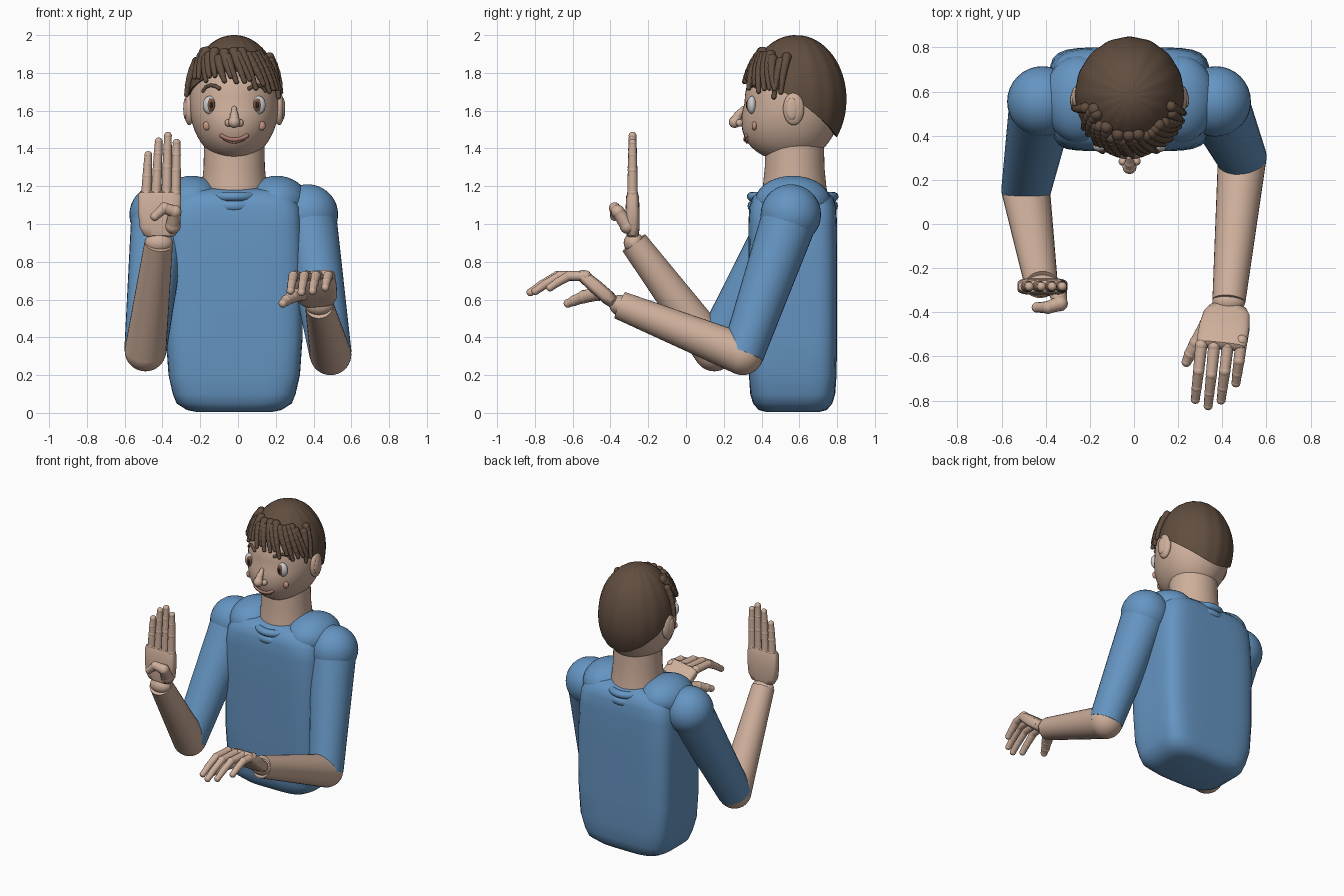
import bpy, bmesh, random
from math import sin, cos, pi, acos, radians, sqrt
from mathutils import Vector, Matrix

if "Cube" in bpy.data.objects:
    bpy.data.objects.remove(bpy.data.objects["Cube"])

random.seed(4)
CX, CY = -0.02, 0.565            # body axis


def material(name, rgb):
    m = bpy.data.materials.new(name)
    m.diffuse_color = (*rgb, 1)
    m.use_nodes = True
    m.node_tree.nodes["Principled BSDF"].inputs["Base Color"].default_value = m.diffuse_color
    return m


SKIN = material("skin", (0.62, 0.43, 0.33))
BLUE = material("shirt_blue", (0.13, 0.30, 0.54))
HAIR = material("hair_brown", (0.12, 0.075, 0.05))
WHITE = material("eye_white", (0.85, 0.85, 0.85))
IRIS = material("iris_brown", (0.20, 0.09, 0.05))
DARK = material("pupil_dark", (0.02, 0.015, 0.015))
BLUSH = material("blush", (0.55, 0.30, 0.22))
LIP = material("lip", (0.42, 0.20, 0.16))


def finish(bm, name, mat):
    bmesh.ops.recalc_face_normals(bm, faces=bm.faces)
    me = bpy.data.meshes.new(name)
    bm.to_mesh(me)
    bm.free()
    me.materials.append(mat)
    ob = bpy.data.objects.new(name, me)
    bpy.context.collection.objects.link(ob)
    return ob


def skin_rings(bm, rings, caps=True):
    n = len(rings[0])
    for a, b in zip(rings, rings[1:]):
        for i in range(n):
            bm.faces.new((a[i], a[(i + 1) % n], b[(i + 1) % n], b[i]))
    if caps:
        bm.faces.new(rings[0])
        bm.faces.new(rings[-1])


def loft(name, sections, mat, frame=Matrix(), n=48):
    """Superellipse sections (z, rx, ry, exponent) stacked along the frame's z."""
    bm = bmesh.new()
    rings = []
    for z, rx, ry, e in sections:
        ring = []
        for i in range(n):
            c, s = cos(2 * pi * i / n), sin(2 * pi * i / n)
            k = (abs(c) ** e + abs(s) ** e) ** (-1 / e)
            ring.append(bm.verts.new(frame @ Vector((rx * c * k, ry * s * k, z))))
        rings.append(ring)
    skin_rings(bm, rings)
    return finish(bm, name, mat)


def add_ball(bm, p, r, seg=16):
    r = r if isinstance(r, tuple) else (r, r, r)
    bmesh.ops.create_uvsphere(bm, u_segments=seg, v_segments=seg // 2 + 2, radius=1,
                              matrix=Matrix.Translation(p) @ Matrix.Diagonal((*r, 1)))


def add_rod(bm, p, q, r1, r2, seg=16):
    p, q = Vector(p), Vector(q)
    rot = (q - p).to_track_quat('Z', 'Y').to_matrix().to_4x4()
    bmesh.ops.create_cone(bm, cap_ends=True, segments=seg, radius1=r1, radius2=r2,
                          depth=(q - p).length, matrix=Matrix.Translation((p + q) / 2) @ rot)


def add_chain(bm, pts, r1, r2, seg=12):
    """Jointed tapering limb: balls at joints, slightly slimmer rods between."""
    n = len(pts) - 1
    rad = [r1 + (r2 - r1) * i / n for i in range(n + 1)]
    for p, r in zip(pts, rad):
        add_ball(bm, p, r, seg)
    for i in range(n):
        add_rod(bm, pts[i], pts[i + 1], rad[i] * 0.94, rad[i + 1] * 0.94, seg)


def ball(name, p, r, mat, seg=32):
    bm = bmesh.new()
    add_ball(bm, p, r, seg)
    return finish(bm, name, mat)


def chain(name, pts, r1, r2, mat):
    bm = bmesh.new()
    add_chain(bm, pts, r1, r2)
    return finish(bm, name, mat)


# Torso, yoke and collar
loft("torso", [(0.005, .20, .14, 4), (.015, .25, .18, 4), (.05, .305, .21, 5), (.1, .325, .225, 5),
               (.2, .348, .232, 6), (.4, .362, .235, 6), (.8, .364, .235, 6), (1.0, .362, .235, 5),
               (1.09, .35, .23, 5), (1.14, .33, .215, 4), (1.175, .29, .18, 4), (1.19, .2, .12, 3)],
     BLUE, Matrix.Translation((CX, CY, 0)), 64)
for side, tag in ((1, "left"), (-1, "right")):
    ball(tag + "_yoke", (CX + side * .225, CY, 1.12), (.165, .2, .135), BLUE)
for i, (z, rx, ry, r) in enumerate(((1.145, .155, .215, .025), (1.095, .17, .212, .03))):
    bpy.ops.mesh.primitive_torus_add(major_radius=1, minor_radius=.13, major_segments=48,
                                     minor_segments=12, location=(CX, CY, z))
    ring = bpy.context.object
    ring.name = "collar_ring_%d" % (i + 1)
    ring.scale = (rx, ry, r / .13)
    ring.data.materials.append(BLUE)

# Neck and head
loft("neck", [(1.08, .185, .185, 2), (1.2, .172, .168, 2), (1.3, .162, .158, 2), (1.45, .16, .155, 2)],
     SKIN, Matrix.Translation((CX, CY + .01, 0)))
HZ, HR = 1.64, (.237, .255, .312)


def jaw(t, ny):                  # fuller lower face
    return 0.1 * max(0, -t) * max(0, -ny)


def face(x, z, out=0.0):         # point on the face, x from the face centre
    t = (z - HZ) / HR[2]
    ny = -sqrt(max(0, 1 - (x / HR[0]) ** 2 - t * t))
    return Vector((CX + x, CY + HR[1] * ny - jaw(t, ny) - out, z))


head = ball("head", (CX, CY, HZ), HR, SKIN, 48)
for v in head.data.vertices:
    v.co.y -= jaw((v.co.z - HZ) / HR[2], (v.co.y - CY) / HR[1])

# Facial features, mirrored
for s, tag in ((1, "left"), (-1, "right")):
    e = face(s * .13, 1.63)
    ball(tag + "_eye", e, (.036, .024, .048), WHITE, 24)
    ball(tag + "_iris", e + Vector((-s * .007, -.014, 0)), (.022, .015, .036), IRIS, 20)
    ball(tag + "_pupil", e + Vector((-s * .008, -.024, 0)), (.011, .008, .02), DARK, 16)
    ball(tag + "_cheek", face(s * .145, 1.52), (.021, .014, .024), BLUSH, 16)
    ball(tag + "_nostril", face(s * .03, 1.535, .012), .02, SKIN, 16)
    ball(tag + "_ear", (CX + s * .238, .57, 1.61), (.028, .056, .087), SKIN, 24)
    ball(tag + "_ear_inner", (CX + s * .258, .56, 1.61), (.012, .032, .058), SKIN, 16)
    chain(tag + "_eyebrow", [face(s * x, z, .004) for x, z in
                             ((.165, 1.705), (.15, 1.725), (.125, 1.735), (.1, 1.73), (.08, 1.718))],
          .009, .011, HAIR)
chain("nose", [face(0, 1.61, 0), face(0, 1.575, .02), face(0, 1.54, .035)], .014, .032, SKIN)
chain("mouth", [face(x, 1.447 + 4.5 * x * x, .002) for x in [i * .0135 for i in range(-5, 6)]],
      .011, .011, LIP)
chain("lower_lip", [face(x, 1.435 + 6 * x * x, .0) for x in [i * .013 for i in range(-4, 5)]],
      .009, .009, LIP)

# Hair cap with a hairline that drops toward the nape
HC, HRAD = Vector((CX, .583, 1.66)), (.247, .265, .34)


def hair_pt(az, th, k=1.0):
    return HC + Vector((HRAD[0] * cos(az) * sin(th), HRAD[1] * sin(az) * sin(th),
                        HRAD[2] * cos(th))) * k


bm = bmesh.new()
rings = []
for j in range(1, 25):
    ring = []
    for i in range(96):
        az = 2 * pi * i / 96
        s = sin(az)
        zb = 1.66 - .2 * s if s > 0 else 1.66 + .15 * (-s)
        th = acos((zb - HC.z) / HRAD[2]) * min(j, 22) / 22
        k = 1 + .006 * cos(16 * az) * sin(th) - .05 * max(0, j - 22)   # tucked rim
        ring.append(bm.verts.new(hair_pt(az, th, k)))
    rings.append(ring)
skin_rings(bm, rings, False)
bm.faces.new(rings[0])
finish(bm, "hair_cap", HAIR)

# Fringe locks swept to one side
bm = bmesh.new()
for i in range(16):
    u = i / 15
    az0 = radians(-158 + 122 * u + random.uniform(-3, 3))
    th0 = radians(48 + random.uniform(-6, 6))
    th1 = radians(72 + 13 * max(0, u - .45) / .55 + random.uniform(-4, 4))
    pts = [hair_pt(az0 + radians(13) * t, th0 + (th1 - th0) * t, 1.0 + .07 * t)
           for t in (0, .2, .4, .6, .8, 1)]
    add_chain(bm, pts, .03, .013)
for az, a, b in ((-14, 50, 84), (-22, 55, 88), (-165, 55, 86)):    # side locks
    add_chain(bm, [hair_pt(radians(az - 3 * t), radians(a + (b - a) * t), 1.02 + .03 * t)
                   for t in (0, .25, .5, .75, 1)], .026, .013)
finish(bm, "fringe_locks", HAIR)

# Arms
for tag, sh, el, wr in (("left", (.37, .555, 1.05), (.49, .30, .31), (.43, -.35, .57)),
                        ("right", (-.415, .555, 1.05), (-.49, .15, .33), (-.42, -.275, .90))):
    ball(tag + "_shoulder", sh, .16, BLUE)
    bm = bmesh.new()
    add_rod(bm, sh, el, .15, .112, 32)
    finish(bm, tag + "_sleeve", BLUE)
    bm = bmesh.new()
    add_ball(bm, el, .11, 32)
    add_rod(bm, el, wr, .11, .075, 32)
    finish(bm, tag + "_forearm", SKIN)
    ball(tag + "_wrist", wr, (.075, .055, .055), SKIN, 24)

# Palms
PALM = [(.02, .06, .02, 3), (.03, .085, .032, 3), (.07, .105, .038, 4), (.15, .114, .038, 4),
        (.235, .114, .034, 4), (.258, .108, .026, 4), (.265, .09, .012, 4)]
loft("right_palm", PALM, SKIN, Matrix.Translation((-.415, -.283, .91)), 32)
zax = Vector((-.035, -.19, .165)).normalized()
xax = Vector((1, 0, 0))
xax = (xax - zax * xax.dot(zax)).normalized()
frame = Matrix((xax, zax.cross(xax), zax)).transposed().to_4x4()
loft("left_palm", PALM, SKIN, Matrix.Translation((.43, -.36, .565)) @ frame, 32)

# Raised hand: straight fingers and a thumb folded over the palm
for name, x0, x1, top in (("little", -.485, -.475, 1.365), ("ring", -.433, -.42, 1.437),
                          ("middle", -.378, -.371, 1.467), ("index", -.33, -.325, 1.43)):
    a, b = Vector((x0, -.283, 1.165)), Vector((x1, -.283, top))
    chain("right_%s_finger" % name, [a.lerp(b, t) for t in (0, .45, .76, 1)], .029, .021, SKIN)
chain("right_thumb", [(-.345, -.31, .99), (-.335, -.36, 1.065), (-.39, -.378, 1.085), (-.44, -.378, 1.04)],
      .042, .024, SKIN)

# Lowered hand: fingers arched down and a thumb to the inside
for name, x0, y0, x1, k in (("index", .305, -.55, .278, .93), ("middle", .363, -.555, .336, 1.02),
                            ("ring", .425, -.55, .395, .94), ("little", .487, -.53, .462, .72)):
    pts = [(x0 + (x1 - x0) * t, y0 - dy * k, .725 + dz * k) for t, dy, dz in
           ((0, 0, 0), (.45, .125, .0), (.78, .205, -.045), (1, .263, -.085))]
    chain("left_%s_finger" % name, pts, .029, .021, SKIN)
chain("left_thumb", [(.335, -.46, .635), (.285, -.54, .615), (.255, -.59, .595), (.238, -.625, .58)],
      .042, .023, SKIN)

# Smooth shading, sharp edges kept
bpy.ops.object.select_all(action='SELECT')
bpy.context.view_layer.objects.active = head
bpy.ops.object.shade_smooth_by_angle(angle=radians(40))
